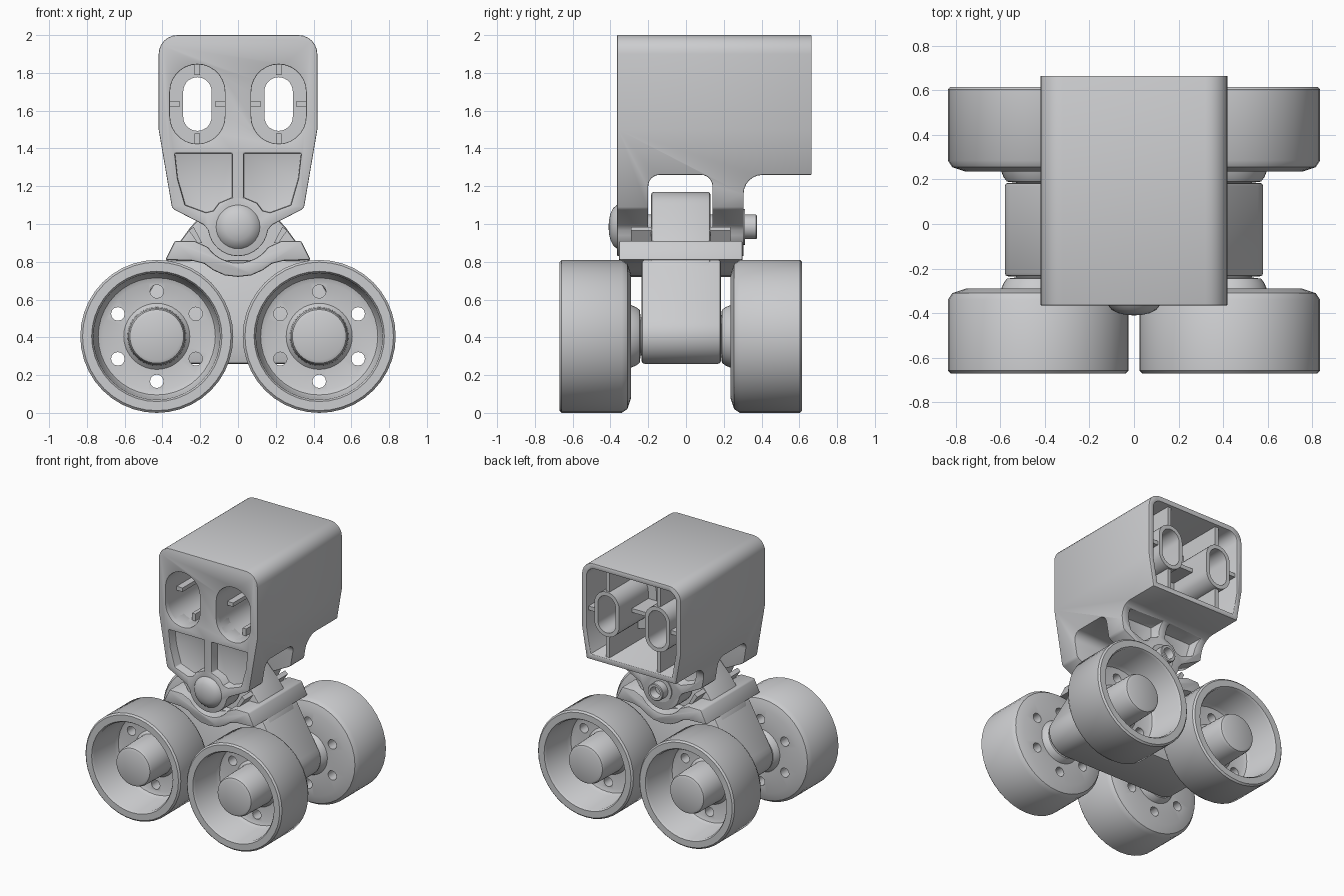
import bpy, bmesh, math

if "Cube" in bpy.data.objects:
    bpy.data.objects.remove(bpy.data.objects["Cube"])

grey = bpy.data.materials.new("light_grey")
grey.diffuse_color = (0.60, 0.605, 0.62, 1)
grey.use_nodes = True
grey.node_tree.nodes["Principled BSDF"].inputs["Base Color"].default_value = grey.diffuse_color
YC = -0.0275            # middle plane between front and back wheels


def from_bm(name, bm):
    bmesh.ops.remove_doubles(bm, verts=bm.verts, dist=1e-5)
    bmesh.ops.recalc_face_normals(bm, faces=bm.faces)
    me = bpy.data.meshes.new(name)
    bm.to_mesh(me)
    bm.free()
    ob = bpy.data.objects.new(name, me)
    bpy.context.collection.objects.link(ob)
    me.materials.append(grey)
    return ob


def prism(name, pts, a, b, axis='y'):
    """Extrude an outline: (x, z) along y, or (y, z) along x."""
    bm = bmesh.new()
    put = (lambda p, d: (p[0], d, p[1])) if axis == 'y' else (lambda p, d: (d, p[0], p[1]))
    lo = [bm.verts.new(put(p, a)) for p in pts]
    hi = [bm.verts.new(put(p, b)) for p in pts]
    bm.faces.new(lo)
    bm.faces.new(hi[::-1])
    for i in range(len(pts)):
        j = (i + 1) % len(pts)
        bm.faces.new((lo[i], hi[i], hi[j], lo[j]))
    return from_bm(name, bm)


def lathe(name, prof, cx, cz, seg=40):
    """Revolve (radius, y) points about an axis parallel to y."""
    bm = bmesh.new()
    rings = [[bm.verts.new((cx + r * math.cos(2 * math.pi * k / seg), y,
                            cz + r * math.sin(2 * math.pi * k / seg))) for k in range(seg)]
             for r, y in prof]
    for A, B in zip(rings, rings[1:]):
        for k in range(seg):
            j = (k + 1) % seg
            bm.faces.new((A[k], A[j], B[j], B[k]))
    return from_bm(name, bm)


def arc(cx, cz, r, a0, a1, n=6):
    return [(cx + r * math.cos(math.radians(a0 + (a1 - a0) * i / n)),
             cz + r * math.sin(math.radians(a0 + (a1 - a0) * i / n))) for i in range(n + 1)]


def slot(cx, cz, hw, hh):
    return arc(cx, cz + hh - hw, hw, 0, 180, 14) + arc(cx, cz - hh + hw, hw, 180, 360, 14)


def both(right):
    """Mirror a right-hand outline, listed top to bottom, across x = 0."""
    return right + [(-x, z) for x, z in right[::-1] if abs(x) > 1e-6]


def finish(ob, cuts=(), joins=(), bevel=0.0):
    for others, op in ((joins, 'UNION'), (cuts, 'DIFFERENCE')):
        for c in others:
            m = ob.modifiers.new("bool", 'BOOLEAN')
            m.operation, m.object, m.solver = op, c, 'EXACT'
    if bevel:
        m = ob.modifiers.new("bevel", 'BEVEL')
        m.width, m.segments, m.limit_method = bevel, 2, 'ANGLE'
        m.angle_limit = math.radians(40)
    bpy.context.view_layer.update()
    dg = bpy.context.evaluated_depsgraph_get()
    me = bpy.data.meshes.new_from_object(ob.evaluated_get(dg))
    ob.modifiers.clear()
    ob.data = me
    me.materials.clear()
    me.materials.append(grey)
    me.shade_smooth()
    me.set_sharp_from_angle(angle=math.radians(35))
    for c in list(cuts) + list(joins):
        bpy.data.objects.remove(c)
    return ob


# Housing: rounded block with two straps around the pivot
outline = both(arc(0.32, 1.90, 0.10, 90, 0) + [(0.42, 1.50), (0.35, 1.09), (0.335, 1.075), (0.18, 0.995)]
               + arc(0, 0.99, 0.16, -8, -90, 8))
housing = prism("housing", outline, -0.365, 0.665)
cuts = [
    prism("cut_arch", [(-0.20, 0.6)] + arc(-0.14, 1.20, 0.06, 180, 90)
          + arc(0.08, 1.20, 0.06, 90, 0) + [(0.14, 0.6)], -0.6, 0.6, 'x'),
    prism("cut_rear", [(0.305, 0.6)] + arc(0.405, 1.16, 0.10, 180, 90) + [(0.9, 1.26), (0.9, 0.6)],
          -0.6, 0.6, 'x'),
    prism("cut_cavity", both(arc(0.31, 1.89, 0.07, 90, 0) + [(0.38, 1.50), (0.345, 1.30)]), -0.22, 0.9),
]
for s in (-1, 1):
    pocket = [(0.03, 1.375), (0.335, 1.375), (0.32, 1.24), (0.28, 1.10), (0.17, 1.06),
              (0.13, 1.07), (0.10, 1.11), (0.03, 1.14)]
    cuts.append(prism("cut_front", [(s * x, z) for x, z in pocket], -0.5, -0.29))
    cuts.append(prism("cut_back", [(s * x, min(z, 1.245)) for x, z in pocket[:1] + pocket[2:]], 0.22, 0.42))
    cuts.append(prism("cut_slot", slot(s * 0.215, 1.635, 0.145, 0.21), -0.5, -0.1))
finish(housing, cuts, bevel=0.012)

# Stepped slot tubes and ribs inside the housing
for s, side in ((-1, "left"), (1, "right")):
    cx = s * 0.215
    tube = prism(side + "_slot_tube", slot(cx, 1.635, 0.175, 0.24), -0.33, 0.30)
    narrow = prism("narrow", slot(cx, 1.635, 0.105, 0.172), 0.25, 0.655)
    finish(tube, [prism("c1", slot(cx, 1.635, 0.145, 0.21), -0.5, 0.27),
                  prism("c2", slot(cx, 1.635, 0.075, 0.142), -0.5, 0.9)], [narrow])
    for label, x0, x1, z0, z1 in (("upper", 0.2, 0.23, 1.79, 1.97), ("lower", 0.2, 0.23, 1.28, 1.48),
                                  ("side", 0.31, 0.40, 1.62, 1.65)):
        finish(prism(f"{side}_{label}_rib", [(s * x0, z0), (s * x1, z0), (s * x1, z1), (s * x0, z1)],
                     -0.23, 0.64))
finish(prism("centre_rib", [(-0.12, 1.62), (0.12, 1.62), (0.12, 1.65), (-0.12, 1.65)], -0.23, 0.50))

# Carrier: lower block, upper tongue and the saddle flange under the pivot
low = both([(0.375, 0.81)] + arc(0.43, 0.41, 0.15, 33, -90, 10))
finish(prism("carrier_block", low, -0.235, 0.185), bevel=0.015)
tongue = both(arc(0, 1.0, 0.17, 90, 40) + [(0.25, 0.985), (0.385, 0.80), (0.42, 0.70)])
finish(prism("carrier_tongue", tongue, -0.185, 0.13), bevel=0.015)
top = [(0.385, 0.81), (0.335, 0.91), (0.23, 0.91)] + arc(0, 0.99, 0.195, -35, -90)
under = [(0, 0.72), (0.07, 0.728), (0.13, 0.755), (0.18, 0.79), (0.24, 0.805)]
half = top[:-1]
saddle = ([(x, z) for x, z in half] + [top[-1]] + [(-x, z) for x, z in half[::-1]]
          + [(-x, z) for x, z in under[::-1]] + under[1:])
finish(prism("carrier_saddle", saddle, -0.355, 0.30), bevel=0.01)
for s, side in ((-1, "left"), (1, "right")):
    finish(prism(side + "_stop_rib", [(s * x, z) for x, z in
                 ((0.19, 0.90), (0.215, 0.90), (0.26, 0.965), (0.235, 0.985))], -0.29, 0.235))

# Pivot pin with domed head and hollow tail, plus its spacer collars
finish(lathe("pivot_pin", [(0, -0.41), (0.035, -0.408), (0.07, -0.40), (0.10, -0.385), (0.116, -0.365),
                           (0.116, -0.33), (0.065, -0.33), (0.065, 0.37), (0.06, 0.375), (0.043, 0.375),
                           (0.04, 0.37), (0.04, 0.26), (0, 0.26)], 0, 0.985, 28))
finish(lathe("rear_pin_collar", [(0, 0.29), (0.095, 0.29), (0.095, 0.312), (0, 0.312)], 0, 0.985, 28))

# Wheels: (radius, depth from the open outer face), with six web holes
WHEEL = [(0, 0.005), (0.125, 0.005), (0.142, 0.012), (0.15, 0.03), (0.155, 0.265), (0.175, 0.285),
         (0.285, 0.285), (0.31, 0.275), (0.325, 0.25), (0.335, 0.015), (0.345, 0), (0.393, 0),
         (0.405, 0.012), (0.405, 0.33), (0.385, 0.36), (0.325, 0.38), (0.165, 0.38), (0.155, 0.405),
         (0.14, 0.425), (0.10, 0.43), (0.10, 0.50), (0, 0.50)]
for sy, end in ((-1, "front"), (1, "back")):
    for sx, side in ((-1, "left"), (1, "right")):
        cx, cz = sx * 0.43, 0.405
        y_out = YC + sy * 0.6425
        wheel = lathe(f"{end}_{side}_wheel", [(r, y_out - sy * t) for r, t in WHEEL], cx, cz)
        holes = [prism("hole", arc(cx + 0.238 * math.cos(a), cz + 0.238 * math.sin(a), 0.036, 0, 330, 11),
                       y_out - sy * 0.24, y_out - sy * 0.42)
                 for a in (math.radians(30 + 60 * k) for k in range(6))]
        finish(wheel, holes)
